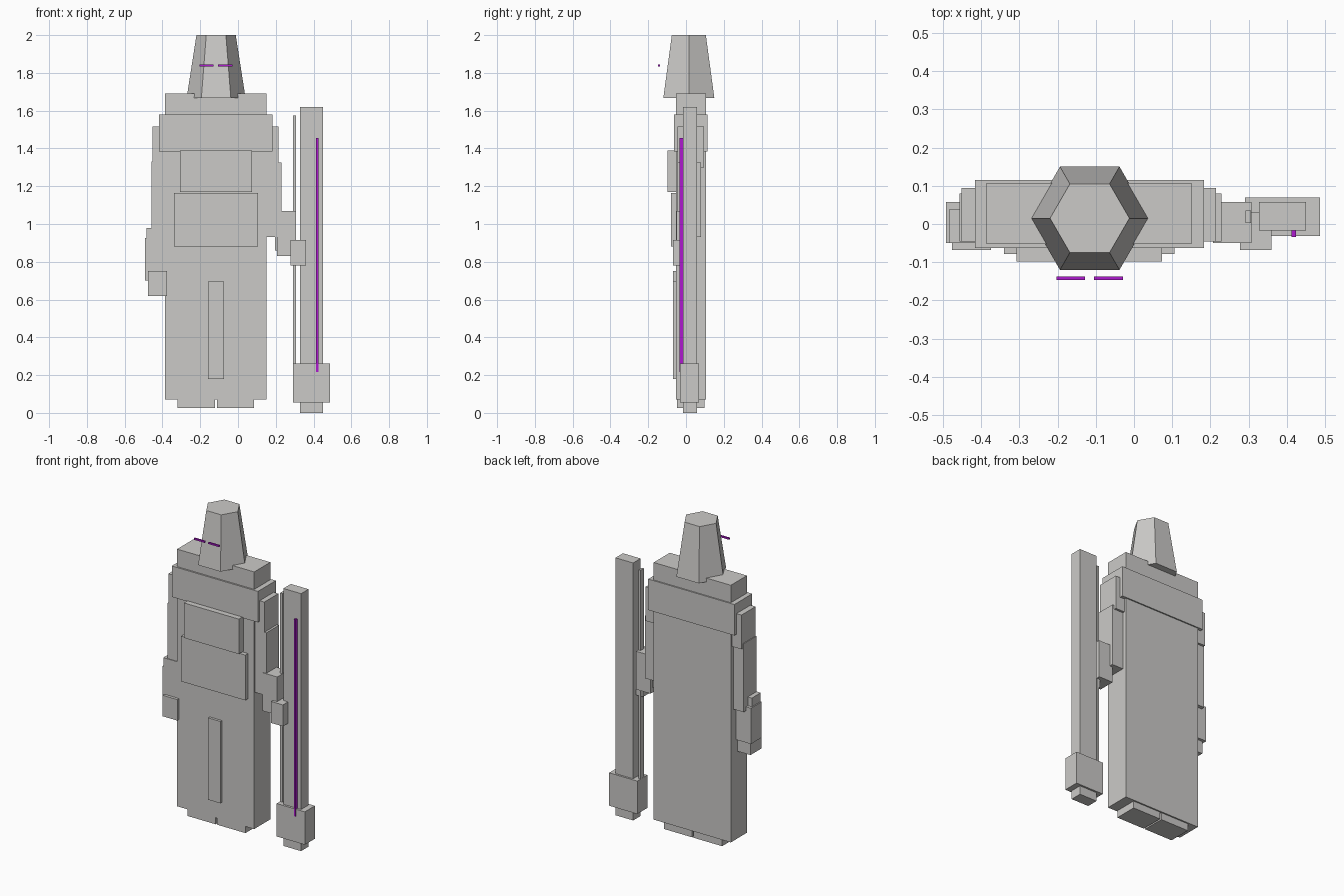
import bpy, bmesh, math

if "Cube" in bpy.data.objects:
    bpy.data.objects.remove(bpy.data.objects["Cube"])


def material(name, rgb):
    m = bpy.data.materials.new(name)
    m.diffuse_color = (*rgb, 1)
    m.use_nodes = True
    m.node_tree.nodes["Principled BSDF"].inputs["Base Color"].default_value = m.diffuse_color
    return m


GREY = material("warm_grey", (0.60, 0.59, 0.575))
PURPLE = material("glowing_purple", (0.42, 0.01, 0.62))


def finish(name, bm, mat):
    bmesh.ops.recalc_face_normals(bm, faces=bm.faces)
    mesh = bpy.data.meshes.new(name)
    bm.to_mesh(mesh)
    bm.free()
    mesh.materials.append(mat)
    obj = bpy.data.objects.new(name, mesh)
    bpy.context.collection.objects.link(obj)
    return obj


def box(name, x, y, z, mat=GREY):
    """Box from its (low, high) range on each axis."""
    bm = bmesh.new()
    bmesh.ops.create_cube(bm, size=1)
    for v in bm.verts:
        for i, (lo, hi) in enumerate((x, y, z)):
            v.co[i] = lo if v.co[i] < 0 else hi
    return finish(name, bm, mat)


def hex_frustum(name, centre, z, r_low, r_high):
    """Six-sided tapered prism with corners on the x axis."""
    bm = bmesh.new()
    rings = []
    for height, r in zip(z, (r_low, r_high)):
        rings.append([bm.verts.new((centre[0] + r * math.cos(i * math.pi / 3),
                                    centre[1] + r * math.sin(i * math.pi / 3), height))
                      for i in range(6)])
    low, high = rings
    bm.faces.new(low)
    bm.faces.new(high)
    for i in range(6):
        j = (i + 1) % 6
        bm.faces.new((low[i], low[j], high[j], high[i]))
    return finish(name, bm, GREY)


# Hood and eye slits
hex_frustum("hood", (-0.116, 0.015), (1.667, 2.0), 0.156, 0.104)
for side, x in (("left", (-0.203, -0.129)), ("right", (-0.105, -0.029))):
    box(f"{side}_eye", x, (-0.147, -0.137), (1.834, 1.844), PURPLE)

# Robe, collar and front panels
box("robe", (-0.387, 0.15), (-0.053, 0.107), (0.072, 1.69))
box("collar", (-0.417, 0.183), (-0.063, 0.115), (1.385, 1.58))
box("chest_panel", (-0.308, 0.074), (-0.098, -0.04), (1.17, 1.39))
box("belly_panel", (-0.34, 0.106), (-0.079, -0.04), (0.88, 1.165))
box("front_strip", (-0.16, -0.075), (-0.069, -0.04), (0.18, 0.695))

# Feet
box("left_foot", (-0.32, -0.122), (-0.047, 0.098), (0.027, 0.12))
box("right_foot", (-0.112, 0.085), (-0.047, 0.098), (0.027, 0.12))

# Left arm
box("left_upper_arm", (-0.452, -0.35), (-0.046, 0.094), (1.30, 1.515))
box("left_forearm", (-0.457, -0.37), (-0.046, 0.08), (0.90, 1.33))
box("left_cuff", (-0.485, -0.387), (-0.05, 0.038), (0.75, 0.98))
box("left_sleeve_end", (-0.492, -0.387), (-0.05, 0.057), (0.70, 0.925))
box("left_hand", (-0.477, -0.375), (-0.068, 0.04), (0.62, 0.752))

# Right arm
box("right_upper_arm", (0.10, 0.215), (-0.046, 0.094), (1.30, 1.515))
box("right_forearm", (0.12, 0.229), (-0.046, 0.08), (0.93, 1.325))
box("right_sleeve_end", (0.207, 0.308), (-0.05, 0.057), (0.83, 1.07))
box("right_cuff", (0.197, 0.29), (-0.04, 0.035), (0.86, 1.05))
box("right_hand", (0.278, 0.36), (-0.068, 0.03), (0.78, 0.915))

# Upright sword with point raised
box("blade", (0.328, 0.451), (-0.017, 0.057), (0.20, 1.62))
box("blade_edge", (0.292, 0.307), (0.003, 0.035), (0.20, 1.575))
box("guard", (0.291, 0.487), (-0.031, 0.069), (0.055, 0.262))
box("pommel", (0.328, 0.451), (-0.017, 0.057), (0.0, 0.08))
box("glowing_line", (0.412, 0.425), (-0.034, -0.016), (0.217, 1.455), PURPLE)
